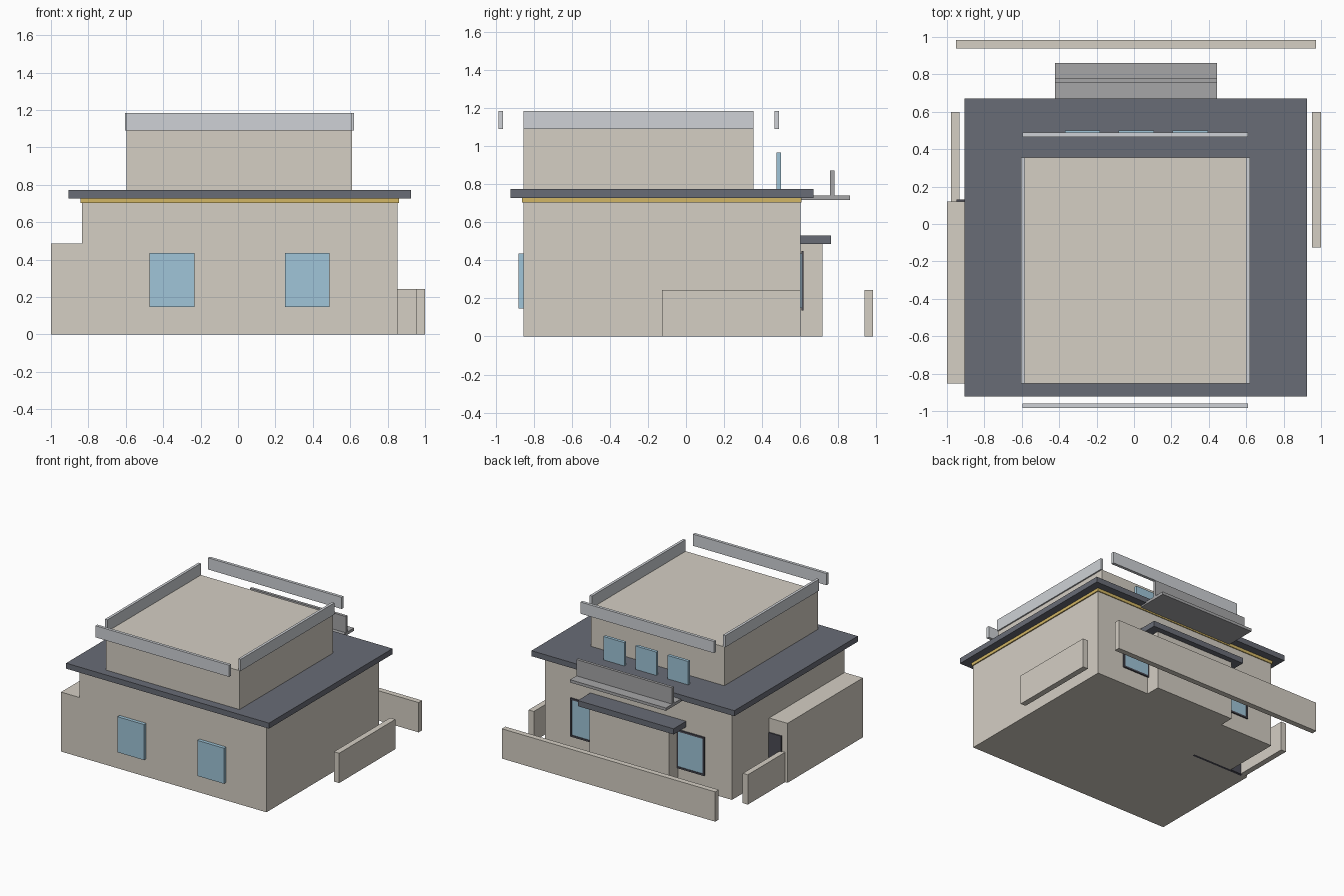
import bpy
import bmesh
from mathutils import Vector

if "Cube" in bpy.data.objects:
    bpy.data.objects.remove(bpy.data.objects["Cube"])


def material(name, rgb):
    m = bpy.data.materials.new(name)
    m.diffuse_color = (*rgb, 1)
    m.use_nodes = True
    m.node_tree.nodes["Principled BSDF"].inputs["Base Color"].default_value = m.diffuse_color
    return m


WALL = material("wall_beige", (0.66, 0.62, 0.55))
SLATE = material("roof_slate", (0.14, 0.15, 0.18))
GOLD = material("trim_gold", (0.65, 0.47, 0.13))
GLASS = material("glass_blue", (0.35, 0.56, 0.69))
PALE = material("parapet_pale", (0.62, 0.64, 0.67))
GREY = material("balcony_grey", (0.38, 0.38, 0.39))
DARK = material("door_dark", (0.07, 0.07, 0.09))


def box(name, x, y, z, mat):
    """Axis-aligned box from (min, max) ranges."""
    lo, hi = Vector((x[0], y[0], z[0])), Vector((x[1], y[1], z[1]))
    bm = bmesh.new()
    bmesh.ops.create_cube(bm, size=1)
    for v in bm.verts:
        v.co = Vector(c * s for c, s in zip(v.co, hi - lo))
    mesh = bpy.data.meshes.new(name)
    bm.to_mesh(mesh)
    bm.free()
    mesh.materials.append(mat)
    ob = bpy.data.objects.new(name, mesh)
    ob.location = (lo + hi) / 2
    bpy.context.collection.objects.link(ob)
    return ob


# Main volumes
box("ground_floor", (-0.835, 0.853), (-0.852, 0.6), (0, 0.704), WALL)
box("side_annex", (-1, -0.835), (-0.852, 0.12), (0, 0.485), WALL)
box("rear_porch", (-0.35, 0.37), (0.6, 0.717), (0, 0.485), WALL)
box("upper_floor", (-0.595, 0.61), (-0.852, 0.355), (0.773, 1.09), WALL)

# Roof and trim
box("cornice_band", (-0.843, 0.862), (-0.862, 0.607), (0.704, 0.728), GOLD)
box("roof_slab", (-0.905, 0.925), (-0.922, 0.67), (0.728, 0.773), SLATE)
box("porch_canopy", (-0.422, 0.443), (0.597, 0.762), (0.485, 0.531), SLATE)

# Parapets around the upper roof
for side, x in (("left", -0.594), ("right", 0.61)):
    box(f"parapet_{side}", (x - 0.011, x + 0.011), (-0.852, 0.355), (1.09, 1.185), PALE)
for side, y in (("front", -0.973), ("rear", 0.477)):
    box(f"parapet_{side}", (-0.595, 0.61), (y - 0.012, y + 0.012), (1.09, 1.185), PALE)

# Rear balcony
box("balcony_floor", (-0.422, 0.443), (0.6, 0.862), (0.716, 0.739), GREY)
box("balcony_rail", (-0.422, 0.443), (0.757, 0.78), (0.739, 0.872), GREY)

# Front windows
for i, x in enumerate((-0.352, 0.37)):
    box(f"front_window_{i + 1}", (x - 0.12, x + 0.12), (-0.88, -0.852), (0.146, 0.436), GLASS)

# Rear ground-floor windows with dark frames
for i, x in enumerate((-0.469, 0.49)):
    w, t, y = 0.118, 0.014, (0.606, 0.617)
    box(f"rear_window_{i + 1}", (x - w, x + w), (0.592, 0.612), (0.15, 0.436), GLASS)
    for s in (-1, 1):
        e = x + s * w
        box(f"rear_frame_{i + 1}_side", (e - t / 2, e + t / 2), y, (0.136, 0.45), DARK)
        c = 0.293 + s * 0.15
        box(f"rear_frame_{i + 1}_rail", (x - w, x + w), y, (c - t / 2, c + t / 2), DARK)

# Upper windows
for i, x in enumerate((-0.276, 0.012, 0.301)):
    box(f"upper_window_{i + 1}", (x - 0.094, x + 0.094), (0.475, 0.5), (0.775, 0.966), GLASS)

# Doors
box("side_door", (-0.95, -0.48), (0.108, 0.13), (0, 0.37), DARK)
box("rear_door", (-0.1, 0.12), (0.595, 0.617), (0, 0.37), DARK)

# Garden walls
box("garden_wall_rear", (-0.952, 0.973), (0.938, 0.983), (0, 0.243), WALL)
box("garden_wall_left", (-0.978, -0.932), (0.12, 0.6), (0, 0.243), WALL)
box("garden_wall_right", (0.953, 1), (-0.125, 0.6), (0, 0.243), WALL)
